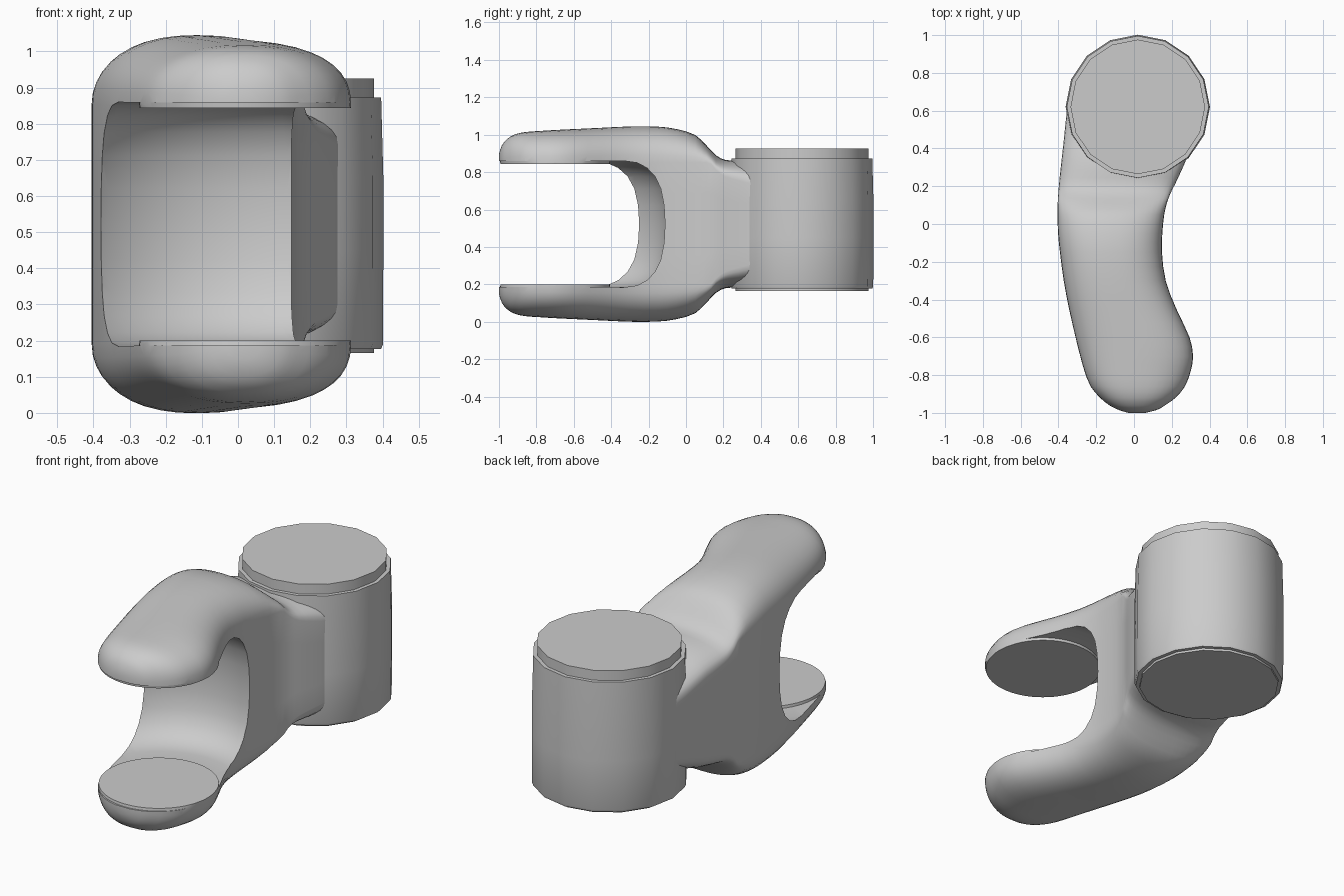
import bpy, bmesh, math

if "Cube" in bpy.data.objects:
    bpy.data.objects.remove(bpy.data.objects["Cube"])

ZC = 0.522                 # mid height of the part
BOSS = (0.02, 0.62)        # closed hinge end
PIN = (0.02, -0.70)        # forked hinge end


def add_mesh(name, bm):
    bmesh.ops.recalc_face_normals(bm, faces=bm.faces)
    me = bpy.data.meshes.new(name)
    bm.to_mesh(me)
    bm.free()
    ob = bpy.data.objects.new(name, me)
    bpy.context.collection.objects.link(ob)
    return ob


def skin(name, rings):
    bm = bmesh.new()
    rows = [[bm.verts.new(p) for p in r] for r in rings]
    n = len(rows[0])
    for a, b in zip(rows, rows[1:]):
        for i in range(n):
            bm.faces.new((a[i], a[(i + 1) % n], b[(i + 1) % n], b[i]))
    bm.faces.new(rows[0])
    bm.faces.new(rows[-1])
    return add_mesh(name, bm)


def revolve(name, centre, profile, n):
    ang = [2 * math.pi * i / n for i in range(n)]
    return skin(name, [[(centre[0] + r * math.cos(a), centre[1] + r * math.sin(a), z)
                        for a in ang] for r, z in profile])


def smooth(ob, deg):
    bpy.ops.object.select_all(action='DESELECT')
    ob.select_set(True)
    bpy.context.view_layer.objects.active = ob
    bpy.ops.object.shade_smooth_by_angle(angle=math.radians(deg))


def catmull(p0, p1, p2, p3, t):
    # tangents scaled for the uneven station spacing along y
    h = p2[0] - p1[0]
    m1 = [(c - a) / (p2[0] - p0[0] or 1) * h for a, c in zip(p0, p2)]
    m2 = [(c - a) / (p3[0] - p1[0] or 1) * h for a, c in zip(p1, p3)]
    return [(2*t**3 - 3*t*t + 1)*a + (t**3 - 2*t*t + t)*u + (3*t*t - 2*t**3)*b + (t**3 - t*t)*v
            for a, b, u, v in zip(p1, p2, m1, m2)]


# Curved arm body: stations of (y, left x, right x, half height)
S = [(-1.0, -0.03, 0.06, 0.375), (-0.985, -0.08, 0.12, 0.42), (-0.96, -0.13, 0.165, 0.452),
     (-0.92, -0.18, 0.22, 0.478), (-0.86, -0.23, 0.27, 0.492), (-0.78, -0.262, 0.3, 0.498),
     (-0.70, -0.285, 0.313, 0.503), (-0.60, -0.31, 0.294, 0.508), (-0.45, -0.344, 0.225, 0.515),
     (-0.30, -0.372, 0.168, 0.522), (-0.15, -0.392, 0.148, 0.521), (-0.05, -0.402, 0.15, 0.508),
     (0.05, -0.405, 0.16, 0.476), (0.11, -0.404, 0.174, 0.42), (0.16, -0.401, 0.192, 0.368),
     (0.21, -0.397, 0.217, 0.343), (0.28, -0.39, 0.25, 0.338), (0.36, -0.381, 0.283, 0.325),
     (0.44, -0.372, 0.30, 0.30), (0.54, -0.362, 0.30, 0.27), (0.64, -0.35, 0.29, 0.25)]
rings = []
for i in range(len(S) - 1):
    p = [S[max(i - 1, 0)], S[i], S[i + 1], S[min(i + 2, len(S) - 1)]]
    rings += [catmull(*p, t) for t in (0, 0.5)]
rings.append(S[-1])


def section(y, xl, xr, h):
    cx, w = (xl + xr) / 2, (xr - xl) / 2
    soft = 0.04 if y < 0 else 0.04 + 0.07 * min(1, y / 0.3)
    zs = min(0.33, h - soft)
    pts = []
    for side in (1, -1):
        for k in range(21):
            a = math.pi * k / 20
            c, s = math.cos(a), math.sin(a)
            ex = math.copysign(abs(c) ** 0.85, c)          # slightly squared dome
            pts.append((cx + side * w * ex, y,
                        ZC + side * (zs + (h - zs) * max(s, 0) ** 0.85)))
        for z in (0.5, 0.0, -0.5):
            pts.append((cx - side * w, y, ZC + side * zs * z))
    return pts


body = skin("fork_body", [section(*r) for r in rings])

# Round slot between the two fork arms, leaving a raised pad on each
half = [(0.02, 0.322), (0.292, 0.322), (0.294, 0.336), (0.40, 0.338), (0.46, 0.328),
        (0.51, 0.30), (0.55, 0.255), (0.58, 0.19), (0.597, 0.10)]
prof = [(r, ZC - d) for r, d in half] + [(0.602, ZC)] + [(r, ZC + d) for r, d in reversed(half)]
cutter = revolve("slot_cutter", PIN, prof, 64)
cutter.hide_render = True
mod = body.modifiers.new("slot", 'BOOLEAN')
mod.operation = 'DIFFERENCE'
mod.solver = 'EXACT'
mod.object = cutter
bpy.context.view_layer.objects.active = body
bpy.ops.object.modifier_apply(modifier=mod.name)
bpy.data.objects.remove(cutter)
smooth(body, 50)

# Hinge barrel with stepped caps
barrel = revolve("hinge_barrel", BOSS, [(0.376, 0.177), (0.381, 0.19), (0.382, 0.45),
                                        (0.382, 0.65), (0.376, 0.872)], 16)
smooth(barrel, 35)
for name, z0, z1 in (("top_cap", 0.80, 0.925), ("bottom_cap", 0.165, 0.25)):
    smooth(revolve(name, BOSS, [(0.356, z0), (0.356, z1)], 16), 35)
